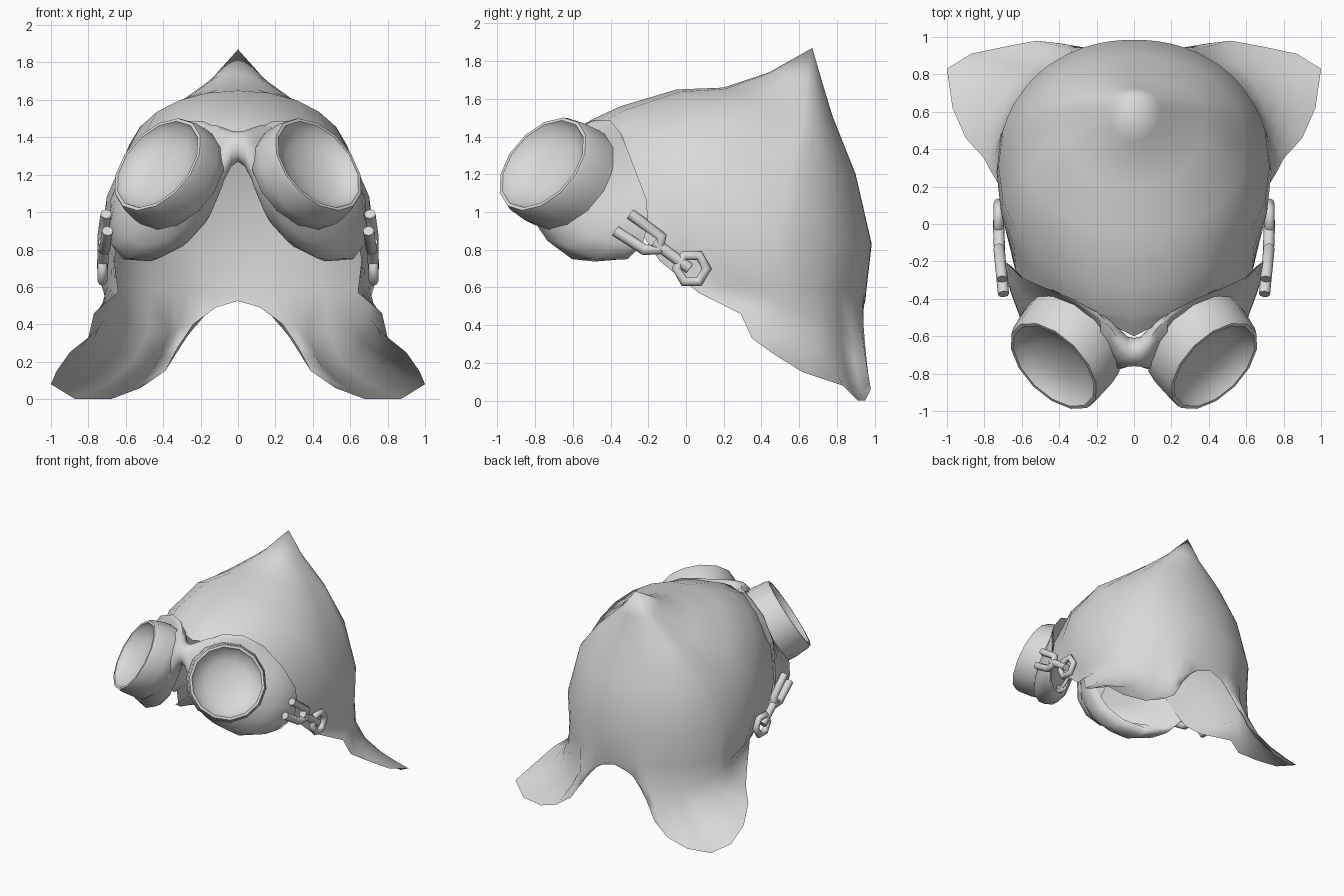
import bpy, bmesh
from math import sin, cos, pi, radians
from mathutils import Vector

cube = bpy.data.objects.get("Cube")
if cube:
    bpy.data.objects.remove(cube)

GREY = (0.7, 0.7, 0.7, 1.0)
grey = bpy.data.materials.new("light grey")
grey.use_nodes = True
grey.diffuse_color = GREY
grey.node_tree.nodes["Principled BSDF"].inputs["Base Color"].default_value = GREY


def finish(name, mesh, angle):
    """Add a mesh as a mirrored, smooth shaded part."""
    mesh.materials.clear()
    mesh.materials.append(grey)
    obj = bpy.data.objects.new(name, mesh)
    bpy.context.collection.objects.link(obj)
    bpy.ops.object.select_all(action="DESELECT")
    obj.select_set(True)
    bpy.context.view_layer.objects.active = obj
    bpy.ops.object.shade_smooth_by_angle(angle=radians(angle))
    mirror = obj.modifiers.new("mirror", "MIRROR")
    mirror.merge_threshold = 0.001


def loft(name, rings, closed=True, angle=50):
    """Skin a series of rings that share one point count."""
    bm = bmesh.new()
    rows = [[bm.verts.new(p) for p in ring] for ring in rings]
    count = len(rows[0])
    for upper, lower in zip(rows, rows[1:]):
        for i in range(count if closed else count - 1):
            j = (i + 1) % count
            bm.faces.new((upper[i], upper[j], lower[j], lower[i]))
    bmesh.ops.remove_doubles(bm, verts=bm.verts, dist=0.0005)
    bmesh.ops.recalc_face_normals(bm, faces=bm.faces)
    mesh = bpy.data.meshes.new(name)
    bm.to_mesh(mesh)
    bm.free()
    finish(name, mesh, angle)


def tube(name, points, radius, cyclic=False):
    """Round bar that follows a path."""
    curve = bpy.data.curves.new(name, "CURVE")
    curve.dimensions = "3D"
    curve.bevel_depth = radius
    curve.bevel_resolution = 2
    curve.use_fill_caps = True
    spline = curve.splines.new("POLY")
    spline.points.add(len(points) - 1)
    for target, p in zip(spline.points, points):
        target.co = (*p, 1)
    spline.use_cyclic_u = cyclic
    helper = bpy.data.objects.new(name + " path", curve)
    bpy.context.collection.objects.link(helper)
    bpy.context.view_layer.update()
    graph = bpy.context.evaluated_depsgraph_get()
    mesh = bpy.data.meshes.new_from_object(helper.evaluated_get(graph))
    bpy.data.objects.remove(helper)
    finish(name, mesh, 60)


# Hood: tilted oval rings from the peak down to a shaped rim with two flaps
# Each rim entry is the angle from the front, then the point
RIM = [
    (0, (0, -.6, 1.43)), (15, (.2, -.5, 1.43)), (30, (.38, -.42, 1.36)),
    (45, (.54, -.35, 1.16)), (60, (.63, -.27, .94)), (75, (.66, -.14, .74)),
    (90, (.64, .07, .57)), (105, (.77, .29, .46)), (111, (.8, .35, .33)),
    (118, (.9, .46, .25)), (128, (.97, .62, .15)), (135, (1, .83, .08)),
    (142, (.87, .91, 0)), (152, (.68, .95, 0)), (160, (.52, .98, .06)),
    (165, (.39, .965, .15)), (170, (.32, .93, .28)), (174, (.24, .92, .4)),
    (177, (.12, .94, .49)), (180, (0, .95, .525)),
]
# Front (y, z), side (x, y, z) and back (y, z) of each ring
RINGS = [
    ((.44, 1.74), (.14, .62, 1.71), (.725, 1.68)),
    ((.2, 1.66), (.38, .57, 1.48), (.78, 1.5)),
    ((-.05, 1.65), (.6, .42, 1.25), (.9, 1.2)),
    ((-.35, 1.56), (.725, .31, .9), (.985, .83)),
    ((-.5, 1.49), (.735, .28, .63), (.955, .57)),
]


def oval_point(ring, degrees):
    front, side, back = ring
    a = radians(degrees)
    end = front if degrees < 90 else back
    k = abs(cos(a)) ** .95
    return Vector((side[0] * abs(sin(a)) ** .95 if degrees < 180 else 0,
                   side[1] + (end[0] - side[1]) * k,
                   side[2] + (end[1] - side[2]) * k))


def skirt_point(degrees, end, t):
    """Drop from the last ring to the rim; the flaps hang first, then flare."""
    start, end = oval_point(RINGS[-1], degrees), Vector(end)
    hang = 1 if degrees <= 90 else 3.5 if degrees < 160 else 1.5
    p = start.lerp(end, t ** hang)
    p.z = start.z + (end.z - start.z) * t
    return p


peak = [(0, .67, 1.87)] * len(RIM)
ovals = [[oval_point(ring, a) for a, _ in RIM] for ring in RINGS]
drops = [[skirt_point(a, p, t) for a, p in RIM] for t in (.4, .65, .82, .93, 1)]
loft("hood", [peak, *ovals, *drops], closed=False, angle=70)

# Eye cups: round housings with a dished lens, facing out, forward and up
SIDES = 14
axis = Vector((.6, -.6, .53)).normalized()
sweep = Vector((.51, -.68, .4))
out = Vector((1, 1, 0)).normalized()
up = axis.cross(out)
if up.z < 0:
    up.negate()
centre = Vector((.43, -.76, 1.255))


def cup_ring(radius, offset):
    base = centre + sweep * offset
    turns = [2 * pi * i / SIDES for i in range(SIDES)]
    return [base + radius * (up * cos(t) + out * sin(t)) for t in turns]


housing = [(.285, -.25), (.305, -.23), (.31, -.15), (.3, -.03), (.29, 0), (.272, 0)]
loft("eye_cups", [cup_ring(*p) for p in housing], angle=40)
dish = [(.272, 0), (.25, -.04), (.17, -.085), (.08, -.105), (0, -.11)]
loft("lenses", [cup_ring(*p) for p in dish])

# Goggle frame: padded skirt from each cup back to the head, with a rolled
# edge and a bowl-shaped lining
EDGE = [Vector(p) for p in (
    (.2, -.47, 1.48), (.33, -.4, 1.48), (.48, -.34, 1.41), (.61, -.28, 1.25),
    (.68, -.21, 1.07), (.69, -.2, .94), (.68, -.23, .83), (.62, -.31, .75),
    (.48, -.43, .745), (.32, -.54, .82), (.2, -.61, .93), (.12, -.65, 1.07),
    (.06, -.65, 1.22), (.08, -.58, 1.42),
)]
collar = cup_ring(.285, -.2)
middle = Vector((.4, -.5, 1.1))


def frame_ring(blend):
    ring = []
    for start, end in zip(collar, EDGE):
        p = start.lerp(end, blend)
        away = (p - middle).normalized()
        swell = (.04 + .05 * max(0, -away.z)) * sin(pi * blend)
        ring.append(p + away * swell)
    return ring


hub = sum(EDGE, Vector()) / len(EDGE)
inner = [p.lerp(hub, .12) for p in EDGE]
lining = [cup_ring(*p) for p in ((.27, -.28), (.14, -.27), (0, -.265))]
skirt = [frame_ring(b) for b in (0, .3, .6, .85, 1)]
loft("goggle_frame", [*skirt, inner, *lining], angle=80)

# Nose bridge: waisted saddle that flares and leans into both cups
bridge = []
for x, depth, height, y, z, lean in (
        (0, .075, .08, -.685, 1.35, 0), (.035, .08, .095, -.683, 1.34, .01),
        (.075, .1, .14, -.67, 1.31, .04), (.12, .11, .2, -.64, 1.265, .08),
        (.18, .11, .23, -.6, 1.24, .1)):
    turns = [2 * pi * i / 12 for i in range(12)]
    bridge.append([(x, y + depth * cos(t) + lean * sin(t), z + height * sin(t))
                   for t in turns])
loft("nose_bridge", bridge, angle=70)


# Strap clips: fork, bar and six-sided ring on each side
def on_side(path):
    return [(.725 + .1 * min(0, y + .1), y, z) for y, z in path]


tube("clip_fork", on_side([(-.375, .9), (-.22, .8), (-.14, .8),
                           (-.13, .87), (-.295, .99)]), .03)
tube("clip_bar", on_side([(-.17, .84), (.02, .7)]), .03)
hexagon = [(.03 + .08 * cos(i * pi / 3), .7 + .08 * sin(i * pi / 3)) for i in range(6)]
tube("clip_ring", on_side(hexagon), .026, cyclic=True)
